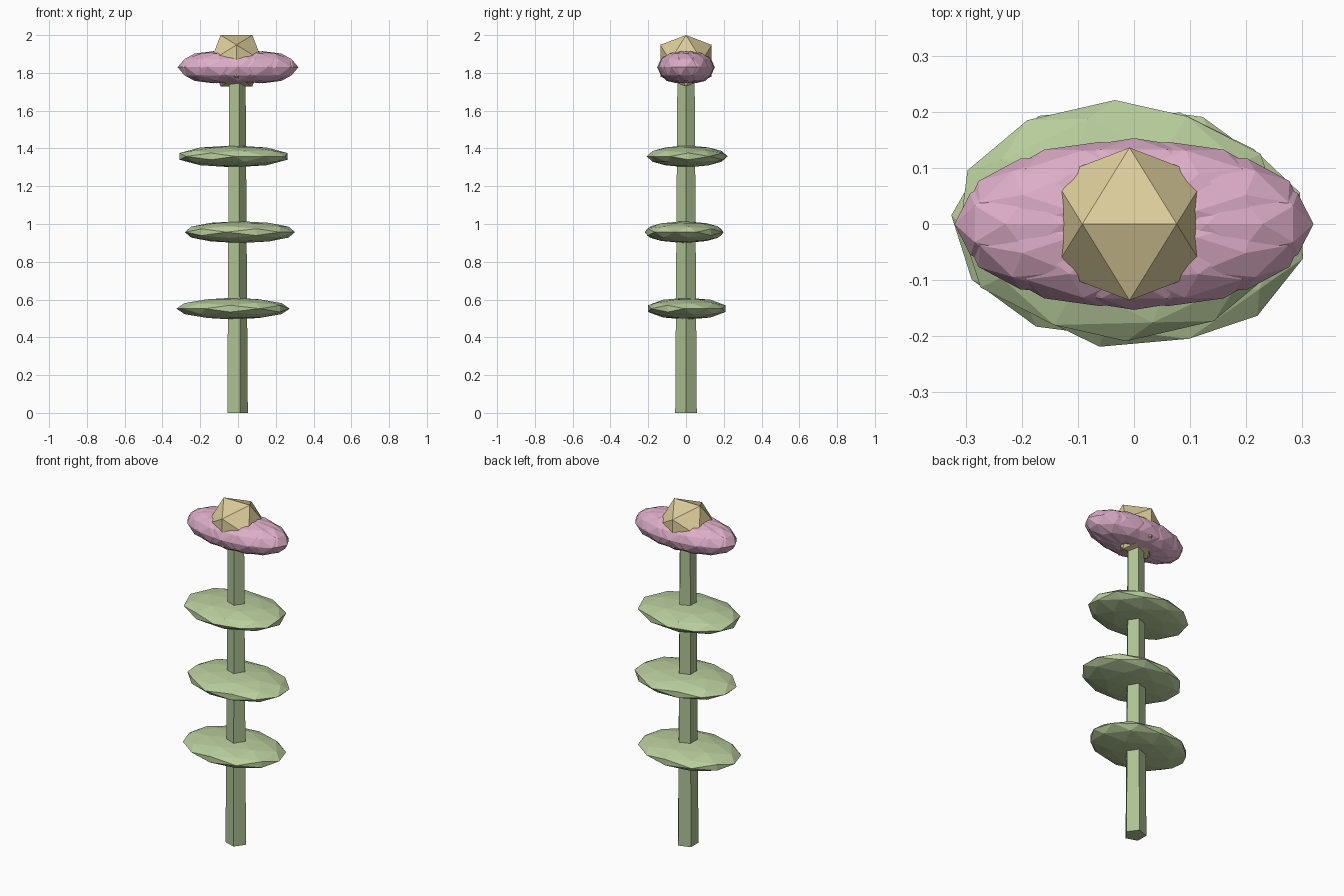
import bpy, bmesh, math
from mathutils import Matrix, Vector

if "Cube" in bpy.data.objects:
    bpy.data.objects.remove(bpy.data.objects["Cube"])


def material(name, rgb):
    m = bpy.data.materials.new(name)
    m.diffuse_color = (*rgb, 1)
    m.use_nodes = True
    m.node_tree.nodes["Principled BSDF"].inputs["Base Color"].default_value = m.diffuse_color
    return m


GREEN = material("stem_green", (0.42, 0.54, 0.29))
LEAF = material("leaf_green", (0.48, 0.61, 0.33))
PINK = material("petal_pink", (0.72, 0.42, 0.57))
GOLD = material("centre_gold", (0.72, 0.61, 0.33))


def finish(bm, name, mat):
    me = bpy.data.meshes.new(name)
    bm.to_mesh(me)
    bm.free()
    me.materials.append(mat)
    ob = bpy.data.objects.new(name, me)
    bpy.context.collection.objects.link(ob)
    return ob


# Faceted ball with an edge on top, turned about z and then squashed
def ball(name, centre, size, mat, detail=2, turn=0.0):
    bm = bmesh.new()
    bmesh.ops.create_icosphere(bm, subdivisions=detail, radius=1)
    tip = Matrix.Rotation(-math.atan(0.618034), 4, 'Y')
    spin = Matrix.Rotation(turn, 4, 'Z')
    bm.transform(Matrix.Translation(Vector(centre)) @ Matrix.Diagonal((*size, 1)) @ spin @ tip)
    return finish(bm, name, mat)


CX = -0.008

# Tapered five-sided stem with a corner facing +x
bm = bmesh.new()
rings = []
for z, r in ((0, 0.06), (1.78, 0.048)):
    rings.append([bm.verts.new((CX + r * math.cos(math.tau * i / 5),
                                r * math.sin(math.tau * i / 5), z)) for i in range(5)])
for i in range(5):
    j = (i + 1) % 5
    bm.faces.new((rings[0][i], rings[0][j], rings[1][j], rings[1][i]))
bm.faces.new(rings[0][::-1])
bm.faces.new(rings[1])
finish(bm, "stem", GREEN)

# Three flat leaves, leaning to alternate sides
for i, (x, y, z) in enumerate(((-0.026, 0.004, 0.552), (0.01, -0.01, 0.957), (-0.024, 0.006, 1.358))):
    ball(f"leaf_{i + 1}", (x, y, z), (0.3, 0.215, 0.058), LEAF, turn=0.5 + 2.4 * i)

# Ring of overlapping petals
N = 12
for i in range(N):
    a = math.tau * i / N
    ball(f"petal_{i + 1}", (0.13 * math.cos(a), 0.048 * math.sin(a), 1.83),
         (0.19, 0.105, 0.085), PINK, turn=a)

# Gold flower centre
ball("flower_centre", (CX, 0, 1.864), (0.16, 0.16, 0.16), GOLD, detail=1)
